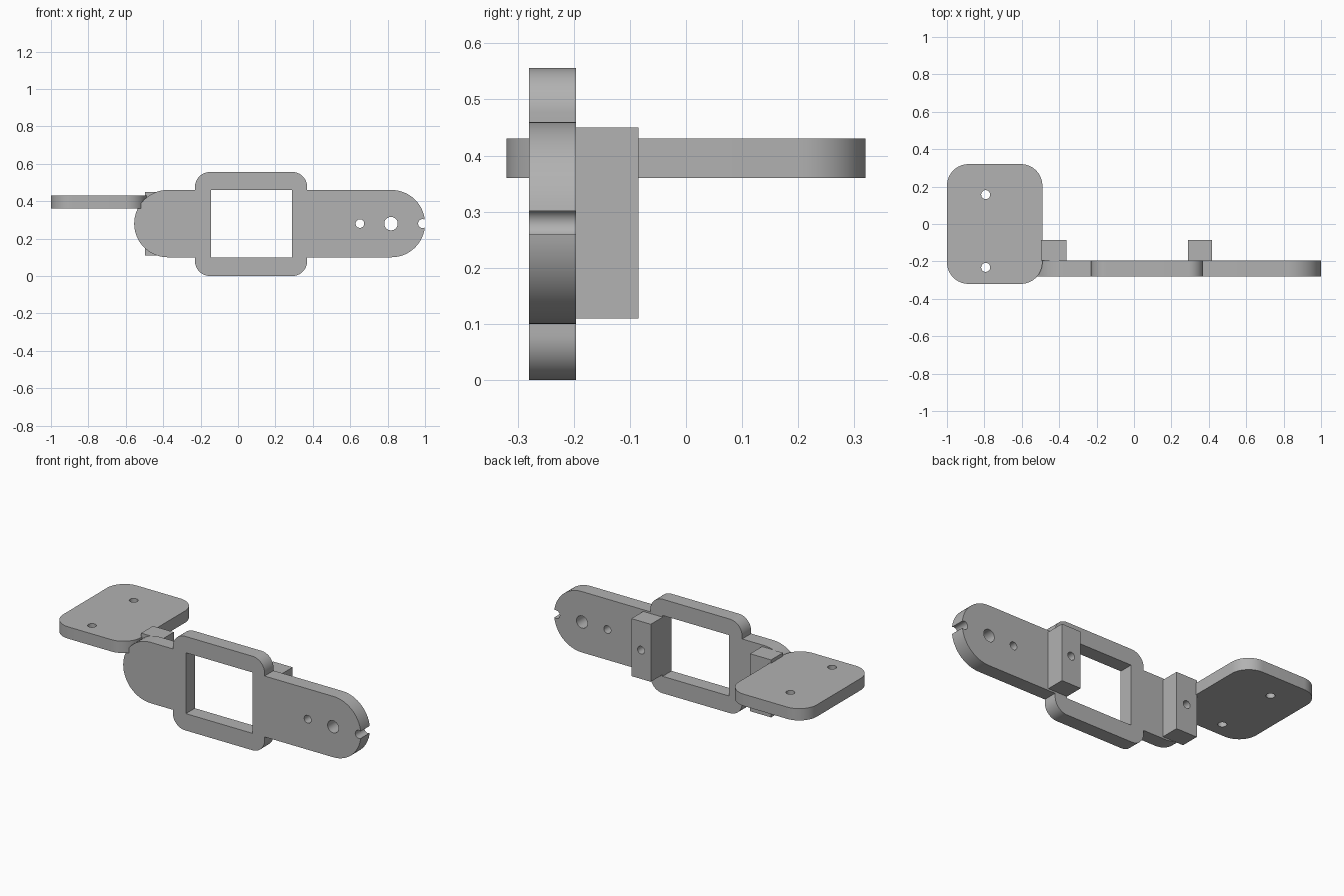
import bpy
import bmesh
from math import pi, cos, sin
from mathutils import Matrix, Vector

if "Cube" in bpy.data.objects:
    bpy.data.objects.remove(bpy.data.objects["Cube"], do_unlink=True)

GREY = (0.445, 0.445, 0.445, 1)
grey = bpy.data.materials.new("plain grey")
grey.use_nodes = True
grey.diffuse_color = GREY
grey.node_tree.nodes["Principled BSDF"].inputs["Base Color"].default_value = GREY


def outline(u0, u1, v0, v1, r, steps=16):
    """Rectangle with rounded corners, counter-clockwise."""
    if r == 0:
        return [(u0, v0), (u1, v0), (u1, v1), (u0, v1)]
    pts = []
    corners = [(u1 - r, v1 - r), (u0 + r, v1 - r), (u0 + r, v0 + r), (u1 - r, v0 + r)]
    for k, (cu, cv) in enumerate(corners):
        for i in range(steps + 1):
            a = (k + i / steps) * pi / 2
            pts.append((cu + r * cos(a), cv + r * sin(a)))
    return pts


def prism(name, pts, axis, lo, hi):
    """Extrude an outline along y (outline in x, z) or z (outline in x, y)."""
    place = (lambda u, v, w: (u, w, v)) if axis == "y" else (lambda u, v, w: (u, v, w))
    bm = bmesh.new()
    face = bm.faces.new([bm.verts.new(place(u, v, lo)) for u, v in pts])
    bmesh.ops.remove_doubles(bm, verts=bm.verts, dist=1e-5)
    new = bmesh.ops.extrude_face_region(bm, geom=list(bm.faces))["geom"]
    shift = Vector(place(0, 0, hi - lo))
    bmesh.ops.translate(bm, verts=[g for g in new if isinstance(g, bmesh.types.BMVert)], vec=shift)
    bmesh.ops.recalc_face_normals(bm, faces=bm.faces)
    mesh = bpy.data.meshes.new(name)
    bm.to_mesh(mesh)
    bm.free()
    mesh.materials.append(grey)
    obj = bpy.data.objects.new(name, mesh)
    bpy.context.collection.objects.link(obj)
    return obj


def combine(obj, other, operation="DIFFERENCE"):
    mod = obj.modifiers.new(operation.lower(), "BOOLEAN")
    mod.operation, mod.solver, mod.object = operation, "EXACT", other
    bpy.ops.object.select_all(action="DESELECT")
    bpy.context.view_layer.objects.active = obj
    obj.select_set(True)
    bpy.ops.object.modifier_apply(modifier=mod.name)
    bpy.data.objects.remove(other, do_unlink=True)


def drill(obj, u, v, r, axis, lo, hi):
    combine(obj, prism("drill", outline(u - r, u + r, v - r, v + r, r, 8), axis, lo, hi))


FRONT, BACK, MID = -0.28, -0.196, 0.28

# Round-ended arm with the wider window frame joined on
arm = prism("arm", outline(-0.555, 1, 0.1, 0.46, 0.18), "y", FRONT, BACK)
combine(arm, prism("frame", outline(-0.23, 0.37, 0, 0.556, 0.08), "y", FRONT, BACK), "UNION")
combine(arm, prism("window", outline(-0.145, 0.29, 0.1, 0.46, 0), "y", -0.4, 0))

# Two arm holes and the notch in the tip
for x, r in [(0.652, 0.023), (0.818, 0.036), (0.987, 0.024)]:
    drill(arm, x, MID, r, "y", -0.4, 0)

# Mounting blocks with screw holes behind the window sides
blocks = []
for name, x0, x1 in [("left_block", 0.29, 0.417), ("right_block", -0.497, -0.36)]:
    block = prism(name, outline(x0, x1, 0.11, 0.45, 0), "y", BACK, -0.085)
    drill(block, (x0 + x1) / 2, MID, 0.023, "y", -0.3, 0)
    blocks.append(block)

# Horizontal side plate with two holes
plate = prism("side_plate", outline(-1, -0.49, -0.32, 0.32, 0.115), "z", 0.36, 0.43)
for y in (0.157, -0.232):
    drill(plate, -0.793, y, 0.024, "z", 0.2, 0.6)

# Smooth the curved walls, keep the edges crisp
for obj in [arm, plate] + blocks:
    bpy.ops.object.select_all(action="DESELECT")
    obj.select_set(True)
    bpy.context.view_layer.objects.active = obj
    bpy.ops.object.shade_smooth_by_angle(angle=pi / 6)
